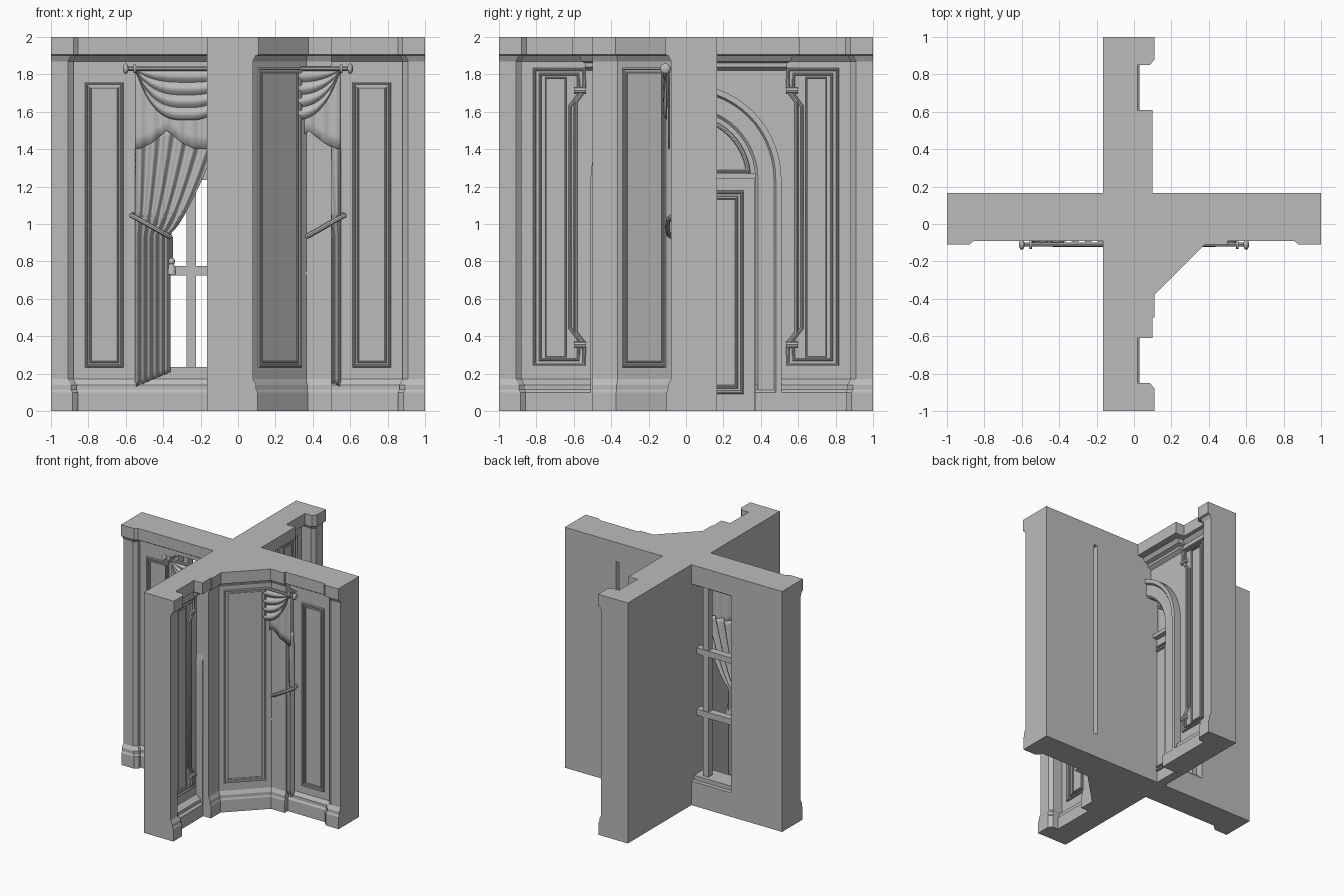
import bpy, bmesh, math
from mathutils import Vector

if "Cube" in bpy.data.objects:
    bpy.data.objects.remove(bpy.data.objects["Cube"])

plaster = bpy.data.materials.new("plaster_grey")
plaster.use_nodes = True
GREY = (0.5, 0.5, 0.5, 1)
plaster.diffuse_color = GREY
plaster.node_tree.nodes["Principled BSDF"].inputs["Base Color"].default_value = GREY


def add(name, bm, smooth=0):
    bmesh.ops.recalc_face_normals(bm, faces=bm.faces)
    me = bpy.data.meshes.new(name)
    bm.to_mesh(me)
    bm.free()
    me.materials.append(plaster)
    ob = bpy.data.objects.new(name, me)
    bpy.context.collection.objects.link(ob)
    if smooth:
        bpy.ops.object.select_all(action='DESELECT')
        ob.select_set(True)
        bpy.context.view_layer.objects.active = ob
        bpy.ops.object.shade_smooth_by_angle(angle=math.radians(smooth))
    return ob


def skin(name, rings, smooth=0):
    """Solid skinned over matching closed rings of points."""
    bm = bmesh.new()
    vs = [[bm.verts.new(p) for p in r] for r in rings]
    n = len(vs[0])
    for a, b in zip(vs, vs[1:]):
        for i in range(n):
            bm.faces.new((a[i], a[(i + 1) % n], b[(i + 1) % n], b[i]))
    bm.faces.new(vs[0])
    bm.faces.new(vs[-1])
    return add(name, bm, smooth)


def box(name, x0, x1, y0, y1, z0, z1):
    return skin(name, [[(x0, y0, z), (x1, y0, z), (x1, y1, z), (x0, y1, z)] for z in (z0, z1)])


def loft(name, outline, base, crown):
    """Wall piece with a stepped skirting and a cornice."""
    levels = [(0, base), (.1, base), (.115, base * .7), (.14, base * .7), (.17, 0),
              (1.87, 0), (1.9, crown * .5), (1.905, crown), (2, crown)]
    return skin(name, [[(x, y, z) for x, y in outline(d)] for z, d in levels])


def tube(name, pts, r, cyclic=False, sides=8):
    cu = bpy.data.curves.new(name, 'CURVE')
    cu.dimensions = '3D'
    cu.bevel_depth, cu.bevel_resolution, cu.use_fill_caps = r, (sides - 4) // 2, True
    sp = cu.splines.new('POLY')
    sp.points.add(len(pts) - 1)
    for p, q in zip(sp.points, pts):
        p.co = (*q, 1)
    sp.use_cyclic_u = cyclic
    tmp = bpy.data.objects.new(name, cu)
    bm = bmesh.new()
    bpy.context.collection.objects.link(tmp)
    me = bpy.data.meshes.new_from_object(tmp.evaluated_get(bpy.context.evaluated_depsgraph_get()))
    bm.from_mesh(me)
    bpy.data.objects.remove(tmp)
    bpy.data.meshes.remove(me)
    return add(name, bm, 40)


def ball(name, loc, size):
    bm = bmesh.new()
    bmesh.ops.create_uvsphere(bm, u_segments=16, v_segments=10, radius=1)
    for v in bm.verts:
        v.co = Vector(loc) + Vector(a * b for a, b in zip(v.co, size))
    return add(name, bm, 60)


def cloth(name, fn, nu, nv):
    bm = bmesh.new()
    g = [[bm.verts.new(fn(i / nu, j / nv)) for i in range(nu + 1)] for j in range(nv + 1)]
    for a, b in zip(g, g[1:]):
        for i in range(nu):
            bm.faces.new((a[i], a[i + 1], b[i + 1], b[i]))
    ob = add(name, bm, 70)
    ob.modifiers.new("thickness", 'SOLIDIFY').thickness = .004


def cut(ob, cutter):
    m = ob.modifiers.new("cut", 'BOOLEAN')
    m.object, m.solver = cutter, 'EXACT'
    me = bpy.data.meshes.new_from_object(ob.evaluated_get(bpy.context.evaluated_depsgraph_get()))
    ob.modifiers.clear()
    ob.data = me
    bpy.data.objects.remove(cutter)


def rect(a0, a1, z0, z1):
    return [(a0, z0), (a1, z0), (a1, z1), (a0, z1)]


def arch(r, z0=0, n=28):
    arc = [(r * math.cos(math.pi * i / n), 1.24 + r * math.sin(math.pi * i / n)) for i in range(n + 1)]
    return [(r, z0)] + arc + [(-r, z0)]


# Crossing walls
window_wall = loft("window_wall", lambda d: [(-1, -.03 - d), (1, -.03 - d), (1, .165), (-1, .165)], .03, .06)
door_wall = loft("door_wall", lambda d: [(-.165, -1), (-.03 + d, -1), (-.03 + d, 1), (-.165, 1)], .06, .05)
cut(window_wall, box("window_cutter", -.53, .53, -.3, .4, .2, 1.84))
cut(door_wall, skin("door_cutter", [[(x, y, z) for y, z in arch(.37, -.1)] for x in (-.11, .3)]))

# Angled corner block
DIAG = .445
loft("corner_block", lambda d: [(-.1, -.5), (.08 + d, -.5), (.08 + d, .08 - DIAG - d * .41),
     (DIAG - .08 + d * .41, -.08 - d), (.5, -.08 - d), (.5, .165), (-.1, .165)], .02, .03)

# Pilasters at the wall ends
def pilaster(place):
    return lambda d: [place(a, p) for a, p in ((1, -.1), (1, .08 + d), (.91 - d, .08 + d),
                                              (.88 - d, .055 + d), (.88 - d, -.1))]

for s, side in ((1, "left"), (-1, "right")):
    loft(f"window_pilaster_{side}", pilaster(lambda a, p: (s * a, -p if p > 0 else 0)), .025, .03)
for s, side in ((1, "back"), (-1, "front")):
    loft(f"door_pilaster_{side}", pilaster(lambda a, p: (p, s * a)), .025, .03)

# Cornice above the door
skin("door_header", [[(-.1, -w, z), (x, -w, z), (x, w, z), (-.1, w, z)] for z, x, w in
     ((1.82, -.03, .53), (1.84, .0, .54), (1.86, .0, .54), (1.87, .03, .56),
      (1.9, .05, .57), (1.905, .1, .61), (2, .1, .61))])

# Arched door casing
PROFILE = ((.37, -.12), (.37, 0), (.385, .015), (.47, .015), (.48, .03), (.51, .03), (.51, -.05))
columns = [[(x, y, z) for y, z in arch(r)] for r, x in PROFILE]
skin("door_casing", list(zip(*columns)), 30)

# Door leaf, panel mouldings and fanlight
box("door_leaf", -.13, -.09, -.365, .365, 0, 1.24)
box("door_transom", -.13, -.05, -.37, .37, 1.24, 1.27)
for i, (w, z0, z1) in enumerate(((.3, .1, 1.17), (.27, .13, 1.14))):
    tube(f"door_moulding_{i}", [(-.088, y, z) for y, z in rect(-w, w, z0, z1)], .012, True)
tube("fanlight_moulding", [(-.105, y, z) for y, z in arch(.335, 1.28)], .012, True)

# Panels on the angled face, the window wall and the door wall
for i, g in enumerate((0, .022)):
    tube(f"corner_panel_{i}", [(DIAG / 2 + t * .707, -DIAG / 2 + t * .707, z) for t, z in
         rect(-.155 + g, .155 - g, .24 + g, 1.83 - g)], .011 - .2 * g, True)
    for s, side in ((1, "left"), (-1, "right")):
        tube(f"window_wall_panel_{side}_{i}", [(s * a, -.034, z) for a, z in
             rect(.62 + g, .81 - g, .24 + g, 1.75 - g)], .011 - .2 * g, True)

def notched(a0, a1, z0, z1):
    jog = a0 + .045
    return [(a1, z0), (a1, z1), (a0, z1), (a0, z1 - .11), (jog, z1 - .17),
            (jog, z0 + .17), (a0, z0 + .11), (a0, z0)]

for s, side in ((1, "back"), (-1, "front")):
    for i, pts in enumerate((notched(.545, .81, .25, 1.825), notched(.575, .78, .275, 1.8),
                             rect(.645, .75, .29, 1.78))):
        tube(f"door_wall_panel_{side}_{i}", [(-.025, s * a, z) for a, z in pts], .011 - i * .002, True)
    for z in (.355, 1.715):
        tube(f"panel_clasp_{side}", [(-.02, s * .535, z), (-.02, s * .6, z)], .016)

# Window frame, glazing bars and sill
for s, side in ((1, "left"), (-1, "right")):
    box(f"window_jamb_{side}", s * .49, s * .53, .04, .1, .2, 1.84)
    box(f"glazing_bar_{side}", s * .25 - .025, s * .25 + .025, .045, .095, .2, 1.84)
box("window_head", -.53, .03, .04, .1, 1.8, 1.84)
box("window_sill", -.53, .03, -.03, .13, .2, .235)
for z in (.75, 1.26):
    box("glazing_rail", -.53, .03, .04, .1, z - .025, z + .025)

# Curtains, drawn aside and tied
def drape(s):
    def fn(u, v):
        low = .13 + .08 * u
        z = low + (1.5 - low) * v
        k = max(0, (z - .95) / .55)
        inner = .36 - .27 * k ** .75
        return (s * (.55 + (inner - .55) * u), -.057 + .016 * math.cos(u * 12 * math.pi + k), z)
    return fn

def swag(s):
    def fn(u, v):
        sag = .27 * (1 - abs(2 * u - 1) ** 3)
        return (s * .55 * u, -.104 - .02 * abs(math.sin(v * 4 * math.pi)) * (1 - abs(2 * u - 1) ** 4),
                1.825 - sag * v)
    return fn

def valance(u, v):
    x = -.55 + 1.1 * u
    low = 1.5 - .1 * abs(math.sin(math.pi * (abs(x) - .38) / .36))
    return (x, -.093 + .004 * math.cos(x * 90), low + (1.825 - low) * v)

cloth("valance", valance, 110, 6)
for s, side in ((1, "left"), (-1, "right")):
    cloth(f"curtain_{side}", drape(s), 72, 40)
    cloth(f"swag_{side}", swag(s), 30, 32)
    # Rod end, tie-back and tassel
    ball(f"rod_finial_{side}", (s * .6, -.11, 1.83), (.015, .028, .028))
    tube(f"rod_collar_{side}", [(s * .545, -.11, 1.83), (s * .56, -.11, 1.83)], .024, sides=12)
    tube(f"rod_bracket_{side}", [(s * .552, -.11, 1.83), (s * .552, -.02, 1.83)], .008)
    tube(f"tie_back_{side}", [(s * .56, -.03, 1.05), (s * .57, -.07, 1.045), (s * .53, -.095, 1.025),
         (s * .46, -.1, .985), (s * .39, -.095, .945), (s * .36, -.07, .93)], .013)
    tube(f"tassel_cord_{side}", [(s * .355, -.06, .93), (s * .355, -.06, .8)], .008)
    ball(f"tassel_knot_{side}", (s * .355, -.06, .8), (.018, .018, .02))
    skin(f"tassel_skirt_{side}", [[(s * .355 + r * math.cos(a * math.pi / 5), -.06 + r * math.sin(a * math.pi / 5), z)
         for a in range(10)] for z, r in ((.79, .01), (.77, .02), (.73, .025))], 40)
tube("curtain_rod", [(-.6, -.11, 1.83), (.6, -.11, 1.83)], .011)
